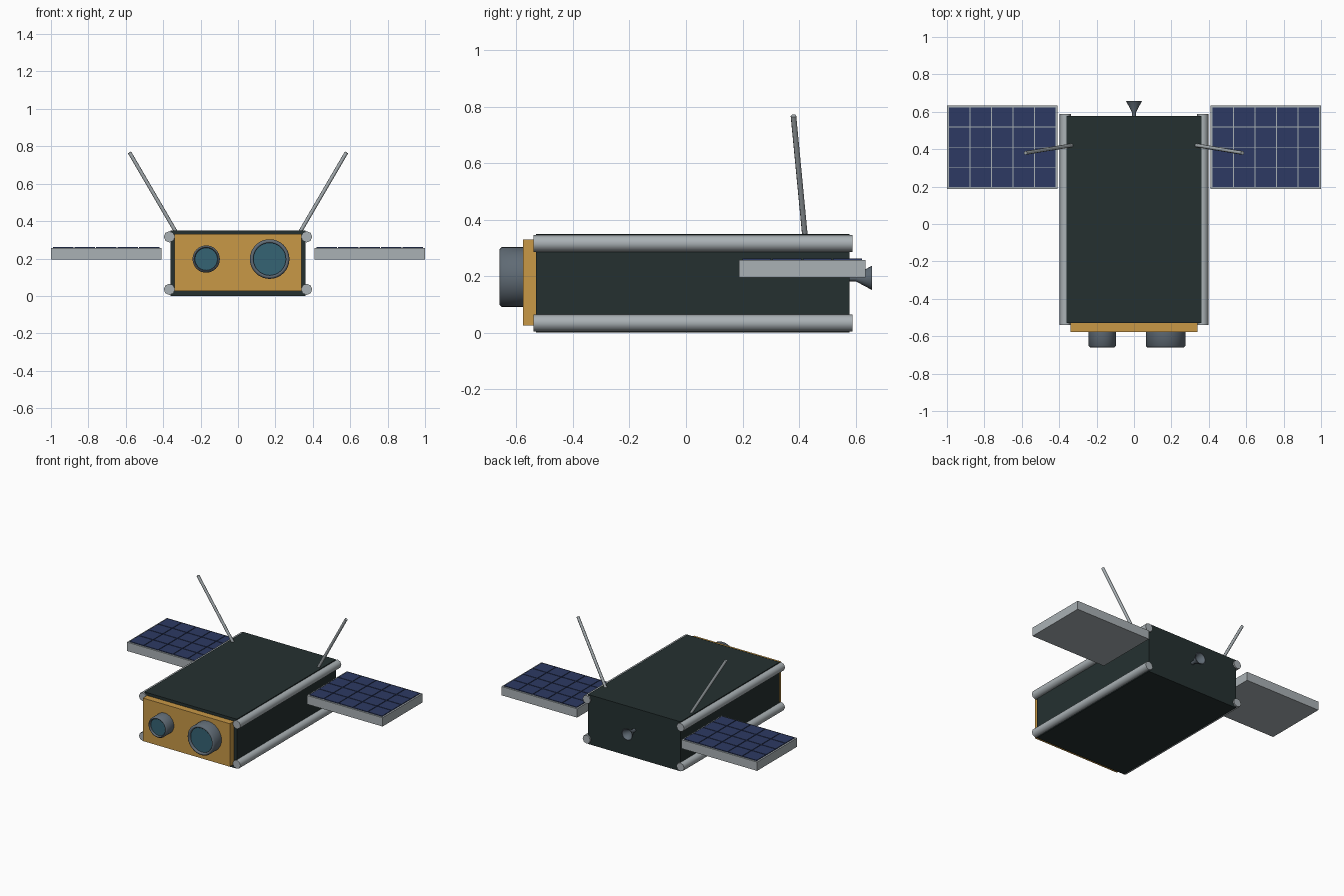
import bpy, bmesh, math
from mathutils import Vector

cube = bpy.data.objects.get("Cube")
if cube:
    bpy.data.objects.remove(cube, do_unlink=True)


def material(name, rgb):
    m = bpy.data.materials.new(name)
    m.use_nodes = True
    m.diffuse_color = (*rgb, 1)
    m.node_tree.nodes["Principled BSDF"].inputs["Base Color"].default_value = (*rgb, 1)
    return m


DARK = material("dark_green_black", (0.018, 0.030, 0.030))
GOLD = material("gold_foil", (0.578, 0.314, 0.061))
SILVER = material("light_grey_metal", (0.40, 0.44, 0.46))
STEEL = material("blue_grey_metal", (0.115, 0.145, 0.175))
GLASS = material("teal_glass", (0.036, 0.125, 0.175))
CELL = material("solar_blue", (0.026, 0.042, 0.125))


def finish(name, bm, mat, smooth=False):
    bmesh.ops.recalc_face_normals(bm, faces=bm.faces)
    mesh = bpy.data.meshes.new(name)
    bm.to_mesh(mesh)
    bm.free()
    mesh.materials.append(mat)
    obj = bpy.data.objects.new(name, mesh)
    bpy.context.collection.objects.link(obj)
    if smooth:
        bpy.ops.object.select_all(action="DESELECT")
        obj.select_set(True)
        bpy.context.view_layer.objects.active = obj
        bpy.ops.object.shade_smooth_by_angle(angle=math.radians(50))
    return obj


def add_box(bm, lo, hi):
    lo, hi = Vector(lo), Vector(hi)
    verts = bmesh.ops.create_cube(bm, size=1)["verts"]
    bmesh.ops.scale(bm, vec=hi - lo, verts=verts)
    bmesh.ops.translate(bm, vec=(lo + hi) / 2, verts=verts)


def box(name, lo, hi, mat):
    bm = bmesh.new()
    add_box(bm, lo, hi)
    return finish(name, bm, mat)


def rod(name, start, end, radius, sides, mat):
    start, end = Vector(start), Vector(end)
    axis = end - start
    bm = bmesh.new()
    bmesh.ops.create_cone(bm, cap_ends=True, segments=sides, radius1=radius,
                          radius2=radius, depth=axis.length)
    bmesh.ops.rotate(bm, matrix=axis.to_track_quat("Z", "Y").to_matrix(), verts=bm.verts)
    bmesh.ops.translate(bm, vec=(start + end) / 2, verts=bm.verts)
    return finish(name, bm, mat, True)


def lathe(name, x, z, profile, mat, sides=32):
    """Spin (radius, y) points about a line along y."""
    bm = bmesh.new()
    verts = [bm.verts.new((x + r, y, z)) for r, y in profile]
    edges = [bm.edges.new(pair) for pair in zip(verts, verts[1:])]
    bmesh.ops.spin(bm, geom=verts + edges, cent=(x, 0, z), axis=(0, 1, 0),
                   angle=math.tau, steps=sides, use_duplicate=False)
    bmesh.ops.remove_doubles(bm, verts=bm.verts, dist=0.0001)
    return finish(name, bm, mat, True)


# Main body and gold front plate
box("body", (-0.362, -0.53, 0), (0.362, 0.578, 0.35), DARK)
box("front_plate", (-0.34, -0.577, 0.026), (0.34, -0.52, 0.33), GOLD)

# Camera barrels with recessed glass
for side, x, r in (("left", 0.169, 0.106), ("right", -0.17, 0.073)):
    inner = r * 0.82
    lathe(side + "_lens_barrel", x, 0.197,
          [(r, -0.575), (r, -0.652), (r - 0.008, -0.66), (inner + 0.004, -0.66),
           (inner, -0.656), (inner, -0.635)], STEEL)
    rod(side + "_lens_glass", (x, -0.58, 0.197), (x, -0.645, 0.197), inner, 32, GLASS)

# Hollow horn on the back
lathe("rear_horn", 0, 0.194,
      [(0.012, 0.57), (0.012, 0.6), (0.043, 0.658), (0.038, 0.658), (0, 0.605)],
      STEEL, 24)

COLS, ROWS, GAP, RIM = 5, 4, 0.005, 0.012
X0, X1, Y0, Y1, TOP = 0.408, 1.0, 0.187, 0.634, 0.257
for side, s in (("left", 1), ("right", -1)):
    # Corner rails
    for level, z in (("upper", 0.316), ("lower", 0.035)):
        rod(f"{side}_{level}_rail", (s * 0.367, -0.54, z), (s * 0.367, 0.588, z),
            0.03, 8, SILVER)

    # Antenna
    rod(side + "_antenna", (s * 0.325, 0.422, 0.33), (s * 0.58, 0.38, 0.767),
        0.01, 8, SILVER)

    # Solar panel frame with a grid of thin cells
    box(side + "_panel_frame", (min(s * X0, s * X1), Y0, 0.195),
        (max(s * X0, s * X1), Y1, TOP), SILVER)
    w = (X1 - X0 - 2 * RIM + GAP) / COLS
    d = (Y1 - Y0 - 2 * RIM + GAP) / ROWS
    bm = bmesh.new()
    for i in range(COLS):
        for j in range(ROWS):
            a = s * (X0 + RIM + i * w)
            b = a + s * (w - GAP)
            y = Y0 + RIM + j * d
            add_box(bm, (min(a, b), y, TOP - 0.002), (max(a, b), y + d - GAP, TOP + 0.005))
    finish(side + "_solar_cells", bm, CELL)
